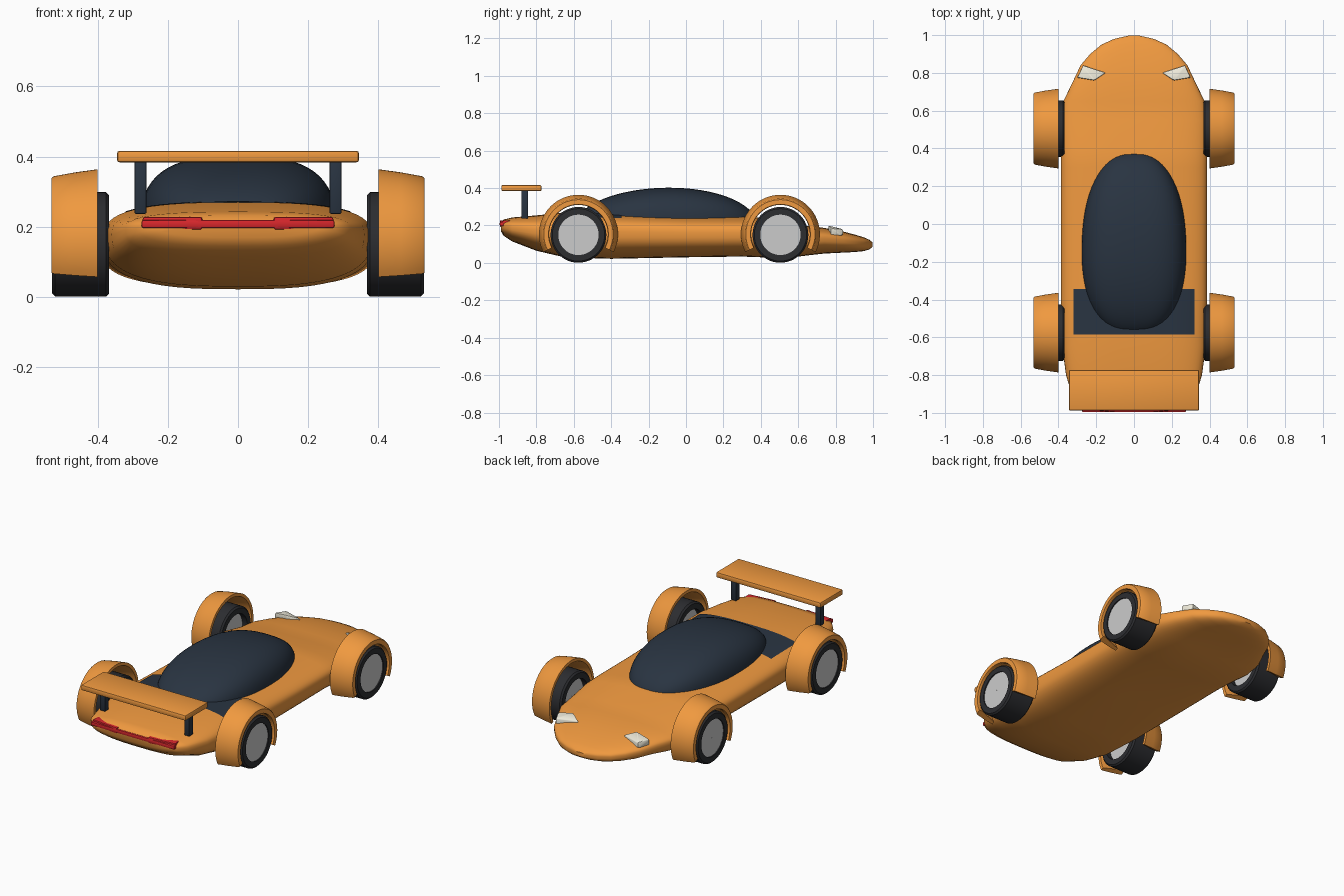
import bpy, bmesh
from math import sin, cos, pi, radians, copysign
from mathutils import Matrix

if "Cube" in bpy.data.objects:
    bpy.data.objects.remove(bpy.data.objects["Cube"])


def mat(name, c):
    m = bpy.data.materials.new(name)
    m.diffuse_color = (*c, 1)
    m.use_nodes = True
    m.node_tree.nodes["Principled BSDF"].inputs["Base Color"].default_value = m.diffuse_color
    return m


ORANGE = mat("orange_paint", (0.87, 0.32, 0.05))
GLASS = mat("dark_glass", (0.022, 0.034, 0.053))
RUBBER = mat("rubber", (0.025, 0.026, 0.03))
SILVER = mat("silver", (0.72, 0.72, 0.74))
RED = mat("red_lens", (0.68, 0.02, 0.025))
CREAM = mat("cream_lens", (0.85, 0.82, 0.7))


def finish(name, bm, material, angle=40):
    bmesh.ops.recalc_face_normals(bm, faces=bm.faces)
    me = bpy.data.meshes.new(name)
    bm.to_mesh(me)
    bm.free()
    me.materials.append(material)
    ob = bpy.data.objects.new(name, me)
    bpy.context.collection.objects.link(ob)
    bpy.ops.object.select_all(action='DESELECT')
    ob.select_set(True)
    bpy.context.view_layer.objects.active = ob
    bpy.ops.object.shade_smooth_by_angle(angle=radians(angle))
    return ob


def skin(rings, closed=True, wrap=False):
    """Bridge rings of points; cap the ends unless they wrap round."""
    bm = bmesh.new()
    vs = [[bm.verts.new(p) for p in r] for r in rings]
    n = len(vs[0])
    for i in range(len(vs) if wrap else len(vs) - 1):
        a, b = vs[i], vs[(i + 1) % len(vs)]
        for j in range(n if closed else n - 1):
            k = (j + 1) % n
            bm.faces.new((a[j], a[k], b[k], b[j]))
    if closed and not wrap:
        bm.faces.new(vs[0])
        bm.faces.new(vs[-1])
    return bm


def oval(y, zc, hw, up, down, e, n=56):
    """Superellipse section with separate heights above and below its widest line."""
    def p(v):
        return copysign(abs(v) ** (2 / e), v)
    pts = []
    for i in range(n):
        c, s = p(cos(2 * pi * i / n)), p(sin(2 * pi * i / n))
        pts.append((hw * c, y, zc + (up if s > 0 else down) * s))
    return pts


def lathe(profile, y, z, side, a0=0, a1=360, steps=48):
    full = a1 - a0 == 360
    rings = []
    for i in range(steps if full else steps + 1):
        a = radians(a0 + (a1 - a0) * i / steps)
        rings.append([(side * x, y + r * cos(a), z + r * sin(a)) for x, r in profile])
    return skin(rings, wrap=full)


def box(name, center, size, material, bevel=0.006, rot=None):
    bm = bmesh.new()
    bmesh.ops.create_cube(bm, size=1)
    bmesh.ops.scale(bm, vec=size, verts=bm.verts)
    bmesh.ops.bevel(bm, geom=bm.edges[:], offset=bevel, segments=2, profile=0.5, affect='EDGES')
    if rot:
        bmesh.ops.transform(bm, matrix=rot, verts=bm.verts)
    bmesh.ops.translate(bm, vec=center, verts=bm.verts)
    return finish(name, bm, material)


# body stations: y, bottom z, top z, half width
STATIONS = [(-0.99, .17, .215, .23), (-0.975, .145, .232, .28), (-0.93, .115, .243, .32),
            (-0.8, .065, .254, .36), (-0.65, .03, .27, .38), (-0.4, .022, .265, .387),
            (0, .03, .25, .387), (.3, .034, .247, .387), (.4, .03, .243, .387),
            (.55, .027, .205, .387), (.65, .04, .197, .374), (.74, .05, .187, .33),
            (.84, .055, .168, .283), (.9, .058, .152, .232), (.95, .063, .137, .172),
            (.98, .072, .124, .105), (.997, .085, .11, .03)]
EXP, MID = 2.8, .6


def section(y, b, t, w):
    m = b + (t - b) * MID
    return oval(y, m, w, t - m, m - b, EXP)


finish("body", skin([section(*s) for s in STATIONS]), ORANGE)


def body_top(x, y):
    for s, e in zip(STATIONS, STATIONS[1:]):
        if s[0] <= y <= e[0]:
            f = (y - s[0]) / (e[0] - s[0])
            _, b, t, w = [p + (q - p) * f for p, q in zip(s, e)]
            m = b + (t - b) * MID
            return m + (t - m) * (1 - abs(x / w) ** EXP) ** (1 / EXP)


# dark engine deck panel lying on the body
deck = [[(x, y, body_top(x, y) + .003) for x in [-.32 + .64 * i / 24 for i in range(25)]]
        for y in (-.585, -.5, -.4, -.345)]
finish("engine_deck", skin(deck, closed=False), GLASS)

# canopy: squarish in section, fuller in plan than in profile
rings = []
for i in range(33):
    t = -cos(pi * (0.02 + 0.96 * i / 32))
    wide = (1 - abs(t) ** 2.3) ** (1 / 2.3) * (1 - .05 * t)
    tall = (1 - t * t) ** .5 * (1 + .03 * t)
    rings.append(oval(-.105 + .486 * t, .2, .277 * wide, .202 * tall, .05 * tall, 2.8))
finish("canopy", skin(rings), GLASS, 60)

# wheels, hubs and arched fenders
TYRE = [(.367, .108), (.367, .14), (.376, .149), (.521, .149), (.53, .14), (.53, .108)]
HUB = [(.40, .001), (.40, .109), (.524, .109), (.524, .001)]
ARCH = [(.40, .193), (.40, .211), (.465, .202), (.525, .191), (.532, .185), (.532, .16), (.52, .157)]
for end, y in (("front", .505), ("rear", -.575)):
    for label, s in (("right", 1), ("left", -1)):
        tag = f"{end}_{label}"
        finish(tag + "_tyre", lathe(TYRE, y, .15, s), RUBBER)
        finish(tag + "_hub", lathe(HUB, y, .15, s), SILVER)
        finish(tag + "_fender", lathe(ARCH, y, .153, s, -27, 207), ORANGE)

# rear wing on two struts
box("rear_wing", (0, -.88, .4), (.69, .215, .033), ORANGE, .008)
for s in (-1, 1):
    box("wing_strut", (s * .278, -.862, .312), (.034, .036, .15), GLASS, .004)

# tail lights
box("tail_light_bar", (0, -.983, .208), (.55, .026, .022), RED, .005)
for s in (-1, 1):
    box("tail_light", (s * .185, -.963, .21), (.17, .05, .036), RED, .006,
        Matrix.Rotation(s * .1, 4, 'Z'))

# wedge-shaped headlights
for s in (-1, 1):
    bm = bmesh.new()
    for (x, y), lo, hi in zip([(.3, .775), (.27, .84), (.15, .8), (.21, .76)],
                              [.145, .145, .155, .16], [.185, .18, .18, .2]):
        for z in (lo, hi):
            bm.verts.new((s * x, y, z))
    bmesh.ops.convex_hull(bm, input=bm.verts)
    bmesh.ops.bevel(bm, geom=bm.edges[:], offset=.005, segments=2, profile=.5, affect='EDGES')
    finish("headlight", bm, CREAM, 30)
